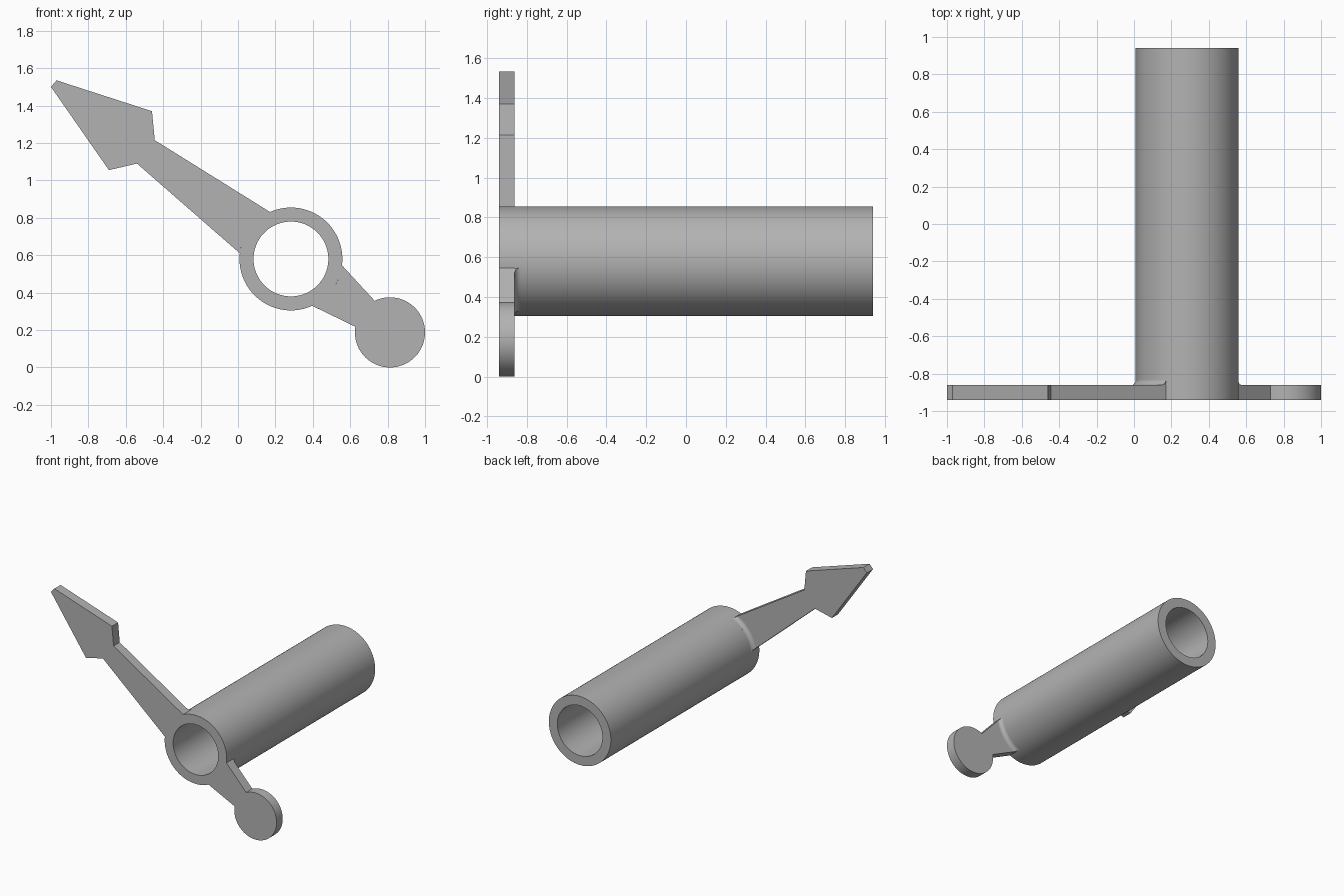
import bpy, bmesh, math
from mathutils import Vector

if "Cube" in bpy.data.objects:
    bpy.data.objects.remove(bpy.data.objects["Cube"])

HUB = Vector((0.283, 0.58))           # tube axis in x, z
OUTER, BORE = 0.275, 0.2
FRONT, BACK, PLATE_BACK = -0.94, 0.94, -0.862
FILLET = 0.03

grey = bpy.data.materials.new("plain grey")
grey.use_nodes = True
grey.diffuse_color = (0.45, 0.45, 0.45, 1)
grey.node_tree.nodes["Principled BSDF"].inputs["Base Color"].default_value = (0.45, 0.45, 0.45, 1)


def polar(centre, radius, angle):
    return centre + radius * Vector((math.cos(angle), math.sin(angle)))


def finish(bm, name):
    bmesh.ops.recalc_face_normals(bm, faces=bm.faces)
    mesh = bpy.data.meshes.new(name)
    bm.to_mesh(mesh)
    bm.free()
    mesh.materials.append(grey)
    obj = bpy.data.objects.new(name, mesh)
    bpy.context.collection.objects.link(obj)
    bpy.ops.object.select_all(action='DESELECT')
    obj.select_set(True)
    bpy.context.view_layer.objects.active = obj
    bpy.ops.object.shade_smooth_by_angle(angle=math.radians(30))


def bridge(bm, rings, closed):
    """Skin closed section rings, capping the ends if the sweep is open."""
    n = len(rings[0])
    for i in range(len(rings) if closed else len(rings) - 1):
        a, b = rings[i], rings[(i + 1) % len(rings)]
        for j in range(n):
            k = (j + 1) % n
            bm.faces.new((a[j], a[k], b[k], b[j]))
    if not closed:
        bm.faces.new(rings[0])
        bm.faces.new(rings[-1])


def edge_angle(edge, radius):
    """Angle about the hub where an arm edge, running inward, meets a radius."""
    start, end = Vector(edge[0]) - HUB, Vector(edge[1]) - HUB
    d = (end - start).normalized()
    b = start.dot(d)
    p = start + d * (-b - math.sqrt(max(b * b - start.length_squared + radius ** 2, 0)))
    return math.atan2(p.y, p.x)


def arc(centre, radius, a, b, steps):
    return [polar(centre, radius, a + (b - a) * i / steps) for i in range(steps + 1)]


def plate(name, outline):
    bm = bmesh.new()
    rings = [[bm.verts.new((p[0], y, p[1])) for p in outline] for y in (FRONT, PLATE_BACK)]
    bridge(bm, rings, False)
    finish(bm, name)


def root_fillet(name, upper, lower, steps=16):
    """Concave blend between the back of an arm and the tube."""
    section = [(OUTER - 0.01, PLATE_BACK - 0.01), (OUTER + FILLET, PLATE_BACK - 0.01)]
    for i in range(9):
        t = math.pi / 2 * i / 8
        section.append((OUTER + FILLET * (1 - math.sin(t)),
                        PLATE_BACK + FILLET * (1 - math.cos(t))))
    section.append((OUTER - 0.01, PLATE_BACK + FILLET))
    bm = bmesh.new()
    rings = []
    for i in range(steps + 1):
        ring = []
        for r, y in section:
            a, b = (edge_angle(e, max(r, OUTER)) for e in (upper, lower))
            p = polar(HUB, r, a + (b - a) * i / steps)
            ring.append(bm.verts.new((p.x, y, p.y)))
        rings.append(ring)
    bridge(bm, rings, False)
    finish(bm, name)


# Hollow shaft
bm = bmesh.new()
section = [(BORE, FRONT), (OUTER, FRONT), (OUTER, BACK), (BORE, BACK)]
rings = []
for i in range(96):
    ring = []
    for r, y in section:
        p = polar(HUB, r, math.tau * i / 96)
        ring.append(bm.verts.new((p.x, y, p.y)))
    rings.append(ring)
bridge(bm, rings, True)
finish(bm, "hollow_shaft")

# Arrow-shaped pointer arm
upper = ((-0.445, 1.215), (0.17, 0.832))
lower = ((-0.54, 1.09), (0.01, 0.61))
root = arc(HUB, OUTER, edge_angle(upper, OUTER), edge_angle(lower, OUTER), 20)
plate("pointer_arm", [(-0.69, 1.055), (-1.0, 1.5), (-0.97, 1.535), (-0.46, 1.37), upper[0]]
      + root + [lower[0]])
root_fillet("pointer_fillet", upper, lower)

# Counterweight arm with a round end
disc = Vector((0.8125, 0.1875))
upper = ((0.73, 0.358), (0.557, 0.545))
lower = ((0.625, 0.218), (0.40, 0.328))
start, end = (math.atan2(e[0][1] - disc.y, e[0][0] - disc.x) for e in (lower, upper))
round_end = arc(disc, 0.1875, start - math.tau, end, 56)
if end - start > 0:
    round_end = arc(disc, 0.1875, start, end, 56)
root = arc(HUB, OUTER, edge_angle(upper, OUTER), edge_angle(lower, OUTER), 20)
plate("counterweight_arm", round_end + root)
root_fillet("counterweight_fillet", upper, lower)
